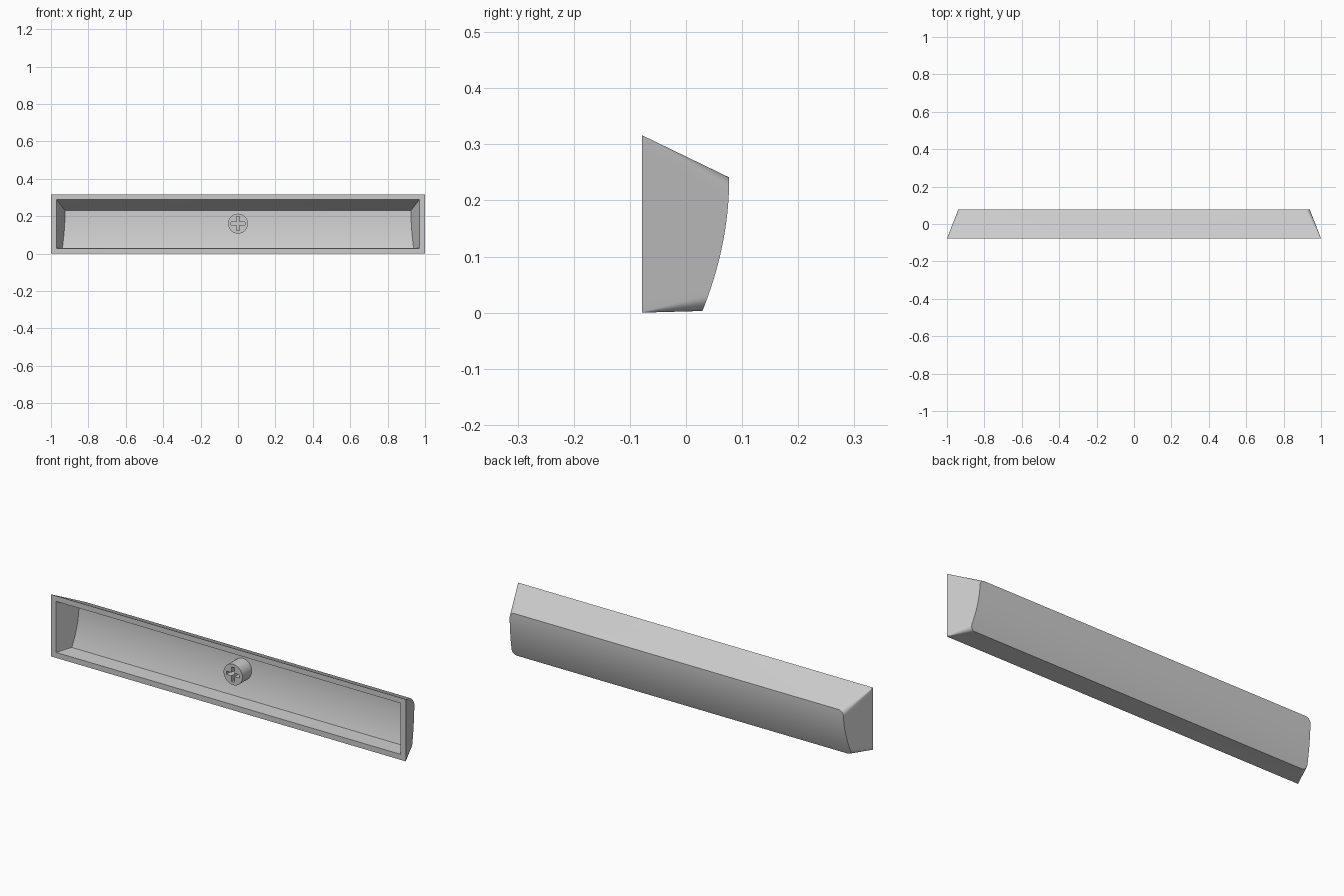
import bpy, bmesh, math

cube = bpy.data.objects.get("Cube")
if cube:
    bpy.data.objects.remove(cube, do_unlink=True)

grey = bpy.data.materials.new("plain grey")
grey.use_nodes = True
colour = (0.6, 0.6, 0.6, 1)
grey.diffuse_color = colour
grey.node_tree.nodes["Principled BSDF"].inputs["Base Color"].default_value = colour

FRONT = -0.078     # plane of the open rim
TAPER = 0.387      # how fast the ends lean in towards the back
ARC, SIDE = 8, 16  # steps per rounded corner and per curved end


def back_y(z):
    """Curved outer back."""
    return 0.077 - 0.049 * ((0.24 - z) / 0.24) ** 2


def end_column(low, high, radius):
    """(inset, z) pairs up one end, rounded at the bottom and top."""
    turn = [math.pi / 2 * i / ARC for i in range(ARC + 1)]
    bottom = [(radius * (1 - math.sin(a)), low + radius * (1 - math.cos(a))) for a in turn]
    a, b = low + radius, high - radius
    middle = [(0, a + (b - a) * i / SIDE) for i in range(1, SIDE)]
    top = [(inset, high + low - z) for inset, z in reversed(bottom)]
    return bottom + middle + top


def ring(bm, low, high, radius, half, thickness=None):
    """Closed loop on the rim plane, or on the back when a thickness is given."""
    right, left = [], []
    for inset, z in end_column(low, high, radius):
        y = FRONT if thickness is None else back_y(z) - thickness
        x = half - TAPER * (y - FRONT) - inset
        right.append(bm.verts.new((x, y, z)))
        left.append(bm.verts.new((-x, y, z)))
    return right + left[::-1]


def bridge(bm, a, b):
    for i in range(len(a)):
        j = (i + 1) % len(a)
        bm.faces.new((a[i], a[j], b[j], b[i]))


def fill(bm, loop):
    n = len(loop)
    for i in range(n // 2 - 1):
        bm.faces.new((loop[i], loop[i + 1], loop[n - 2 - i], loop[n - 1 - i]))


def finish(bm, name):
    bmesh.ops.recalc_face_normals(bm, faces=bm.faces)
    mesh = bpy.data.meshes.new(name)
    bm.to_mesh(mesh)
    bm.free()
    mesh.materials.append(grey)
    obj = bpy.data.objects.new(name, mesh)
    bpy.context.collection.objects.link(obj)
    return obj


def smooth(obj):
    bpy.ops.object.select_all(action='DESELECT')
    obj.select_set(True)
    bpy.context.view_layer.objects.active = obj
    bpy.ops.object.shade_smooth_by_angle(angle=math.radians(32))


# Hollow cap: outer walls, curved back, rim and inner cavity
bm = bmesh.new()
outer_rim = ring(bm, 0, 0.316, 0.001, 1.0)
outer_back = ring(bm, 0.003, 0.241, 0.027, 1.0, 0)
inner_rim = ring(bm, 0.028, 0.288, 0.001, 0.97)
inner_back = ring(bm, 0.031, 0.23, 0.001, 0.97, 0.037)
bridge(bm, outer_rim, outer_back)
bridge(bm, outer_rim, inner_rim)
bridge(bm, inner_rim, inner_back)
fill(bm, outer_back)
fill(bm, inner_back)
smooth(finish(bm, "cap_shell"))


def extrude_profile(name, points, y0, y1):
    """Prism along y from (x, z) points around the stem axis."""
    bm = bmesh.new()
    face = bm.faces.new([bm.verts.new((x, y0, z + 0.16)) for x, z in points])
    made = bmesh.ops.extrude_face_region(bm, geom=[face])["geom"]
    verts = [v for v in made if isinstance(v, bmesh.types.BMVert)]
    bmesh.ops.translate(bm, verts=verts, vec=(0, y1 - y0, 0))
    return finish(bm, name)


# Round mounting stem with a cross-shaped socket
circle = [(0.053 * math.cos(math.tau * i / 48), 0.053 * math.sin(math.tau * i / 48))
          for i in range(48)]
stem = extrude_profile("mounting_stem", circle, -0.04, 0.045)
w, a = 0.008, 0.037
arm = [(a, -w), (a, w), (w, w)]
cross = []
for i in range(4):
    c, s = ((1, 0), (0, 1), (-1, 0), (0, -1))[i]
    cross += [(x * c - z * s, x * s + z * c) for x, z in arm]
cutter = extrude_profile("cross_cutter", cross, -0.06, 0.025)
cutter.hide_render = True

socket = stem.modifiers.new("socket", 'BOOLEAN')
socket.operation = 'DIFFERENCE'
socket.object = cutter
bpy.ops.object.select_all(action='DESELECT')
bpy.context.view_layer.objects.active = stem
stem.select_set(True)
bpy.ops.object.modifier_apply(modifier=socket.name)
bpy.data.objects.remove(cutter, do_unlink=True)
smooth(stem)
